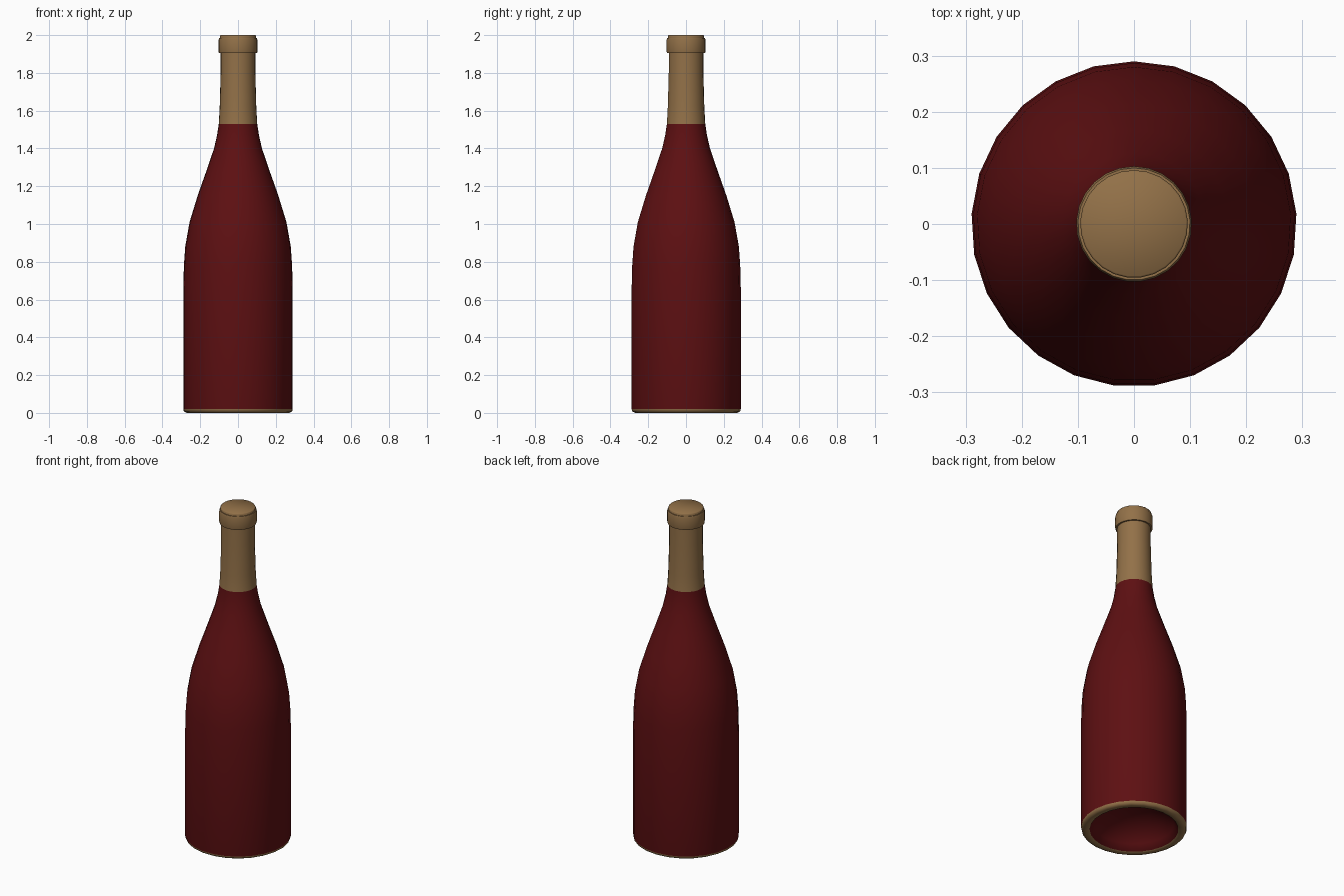
import bpy, bmesh, math

if "Cube" in bpy.data.objects:
    bpy.data.objects.remove(bpy.data.objects["Cube"])

SIDES = 25


def material(name, rgb):
    m = bpy.data.materials.new(name)
    m.diffuse_color = (*rgb, 1)
    m.use_nodes = True
    m.node_tree.nodes["Principled BSDF"].inputs["Base Color"].default_value = m.diffuse_color
    return m


red = material("dark red", (0.11, 0.005, 0.006))
tan = material("tan", (0.29, 0.165, 0.065))


def lathe(name, profile, mats, rule=lambda r, z: 0, angle=50):
    """Revolve an (r, z) profile, running bottom to top, around z."""
    bm = bmesh.new()
    rings = []
    for r, z in profile:
        if r == 0:
            rings.append([bm.verts.new((0, 0, z))] * SIDES)
        else:
            rings.append([bm.verts.new((r * math.sin(a), r * math.cos(a), z))
                          for a in (2 * math.pi * i / SIDES for i in range(SIDES))])
    for k in range(len(rings) - 1):
        lo, hi = rings[k], rings[k + 1]
        mid = [(a + b) / 2 for a, b in zip(profile[k], profile[k + 1])]
        for i in range(SIDES):
            j = (i + 1) % SIDES
            corners = list(dict.fromkeys((lo[i], lo[j], hi[j], hi[i])))
            bm.faces.new(corners).material_index = rule(*mid)
    bmesh.ops.recalc_face_normals(bm, faces=bm.faces)
    me = bpy.data.meshes.new(name)
    bm.to_mesh(me)
    bm.free()
    for m in mats:
        me.materials.append(m)
    ob = bpy.data.objects.new(name, me)
    bpy.context.collection.objects.link(ob)
    bpy.ops.object.select_all(action='DESELECT')
    ob.select_set(True)
    bpy.context.view_layer.objects.active = ob
    bpy.ops.object.shade_smooth_by_angle(angle=math.radians(angle))
    return ob


# Bottle: hollow punt, base rim, body, shoulder and neck
bottle = [(0, 0.13), (0.09, 0.12), (0.17, 0.085), (0.22, 0.04), (0.243, 0.004),
          (0.272, 0.0), (0.287, 0.008), (0.29, 0.02),
          (0.29, 0.66), (0.287, 0.78), (0.28, 0.88), (0.257, 1.01), (0.214, 1.15),
          (0.168, 1.28), (0.127, 1.4), (0.111, 1.47), (0.102, 1.53),
          (0.097, 1.62), (0.092, 1.8), (0.092, 1.92), (0, 1.92)]
# Tan on the base rim and on the neck wrapper
lathe("bottle", bottle, [red, tan],
      lambda r, z: 1 if z > 1.53 or (z < 0.02 and r > 0.24) else 0)

# Lip ring around the mouth
lathe("lip_ring", [(0.09, 1.905), (0.101, 1.905), (0.103, 1.912), (0.103, 1.975),
                   (0.1, 1.985), (0.09, 1.985)], [tan])

# Stopper filling the mouth
lathe("stopper", [(0, 1.9), (0.09, 1.9), (0.096, 1.98), (0.096, 1.997), (0.093, 2.0), (0, 2.0)], [tan])
